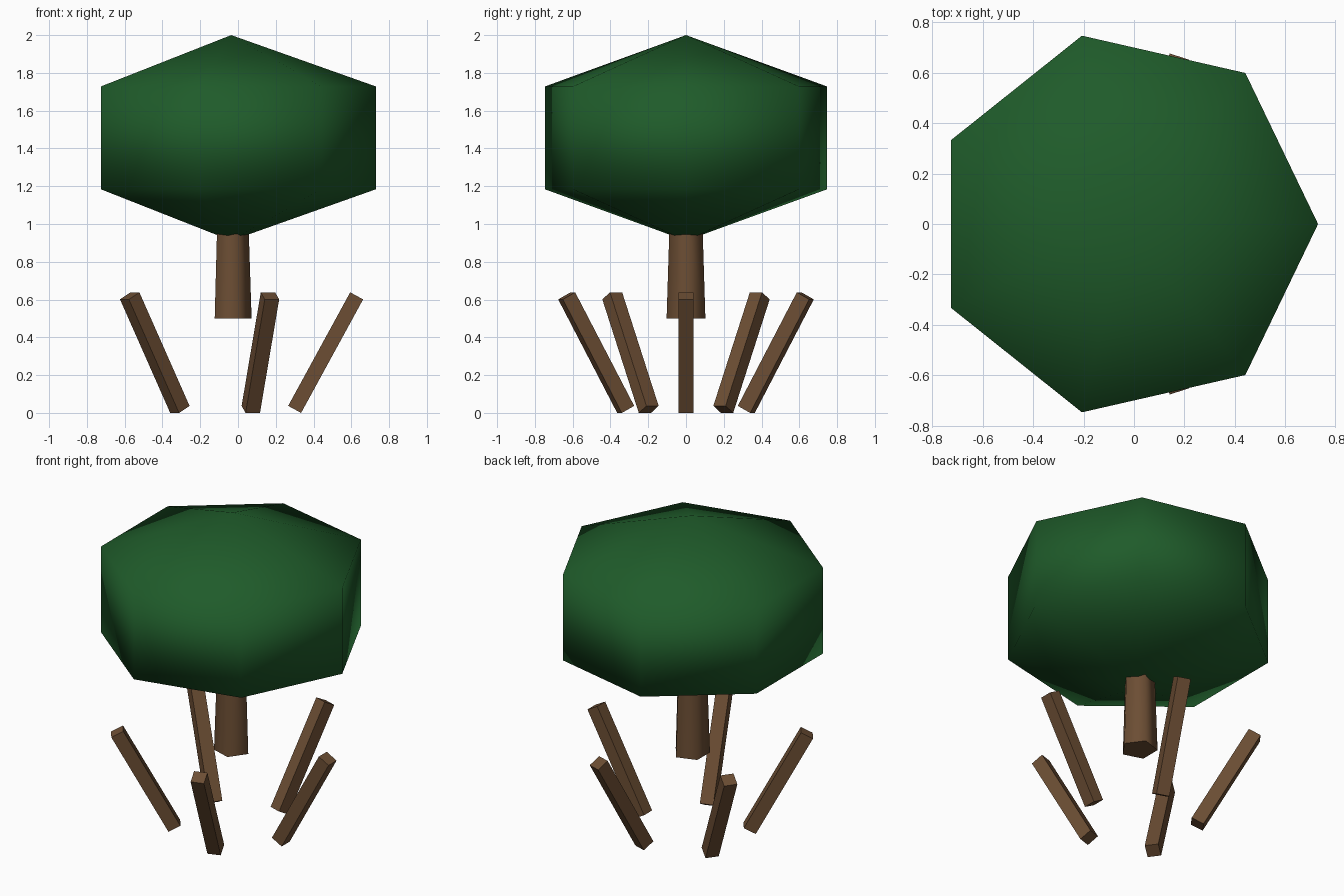
import bpy
import math
from mathutils import Matrix

if "Cube" in bpy.data.objects:
    bpy.data.objects.remove(bpy.data.objects["Cube"])

CX = -0.036  # shared axis of canopy, trunk and stakes


def material(name, color):
    m = bpy.data.materials.new(name)
    m.diffuse_color = (*color, 1)
    m.use_nodes = True
    m.node_tree.nodes["Principled BSDF"].inputs["Base Color"].default_value = m.diffuse_color
    return m


leaf = material("leaf green", (0.0135, 0.105, 0.023))
bark = material("bark brown", (0.150, 0.076, 0.034))


def finish(name, mat):
    ob = bpy.context.object
    ob.name = name
    ob.data.materials.append(mat)
    return ob


# Canopy: seven-sided, three-band smooth ball with a corner towards +x
bpy.ops.mesh.primitive_uv_sphere_add(segments=7, ring_count=3, radius=1,
                                     location=(CX, 0, 1.456))
canopy = finish("canopy", leaf)
canopy.data.transform(Matrix.Rotation(-math.pi / 2, 4, 'Z'))
canopy.scale = (0.885, 0.885, 0.544)
bpy.ops.object.shade_smooth()

# Trunk: tapered pentagon with a corner towards +x, its top inside the canopy
bpy.ops.mesh.primitive_cone_add(vertices=5, radius1=0.108, radius2=0.09,
                                depth=0.55, location=(CX, 0, 0.775))
trunk = finish("trunk", bark)
trunk.data.transform(Matrix.Rotation(-math.pi / 2, 4, 'Z'))
bpy.ops.object.shade_smooth_by_angle(angle=math.radians(75))

# Stakes: five square posts in a ring, leaning outwards
for i in range(5):
    bpy.ops.mesh.primitive_cube_add(size=1)
    stake = finish(f"stake_{i + 1}", bark)
    stake.data.transform(Matrix.Diagonal((0.078, 0.08, 0.685, 1)))
    stake.matrix_world = (Matrix.Translation((CX, 0, 0.319))
                          @ Matrix.Rotation(i * math.tau / 5, 4, 'Z')
                          @ Matrix.Translation((0.5, 0, 0))
                          @ Matrix.Rotation(0.5, 4, 'Y'))
